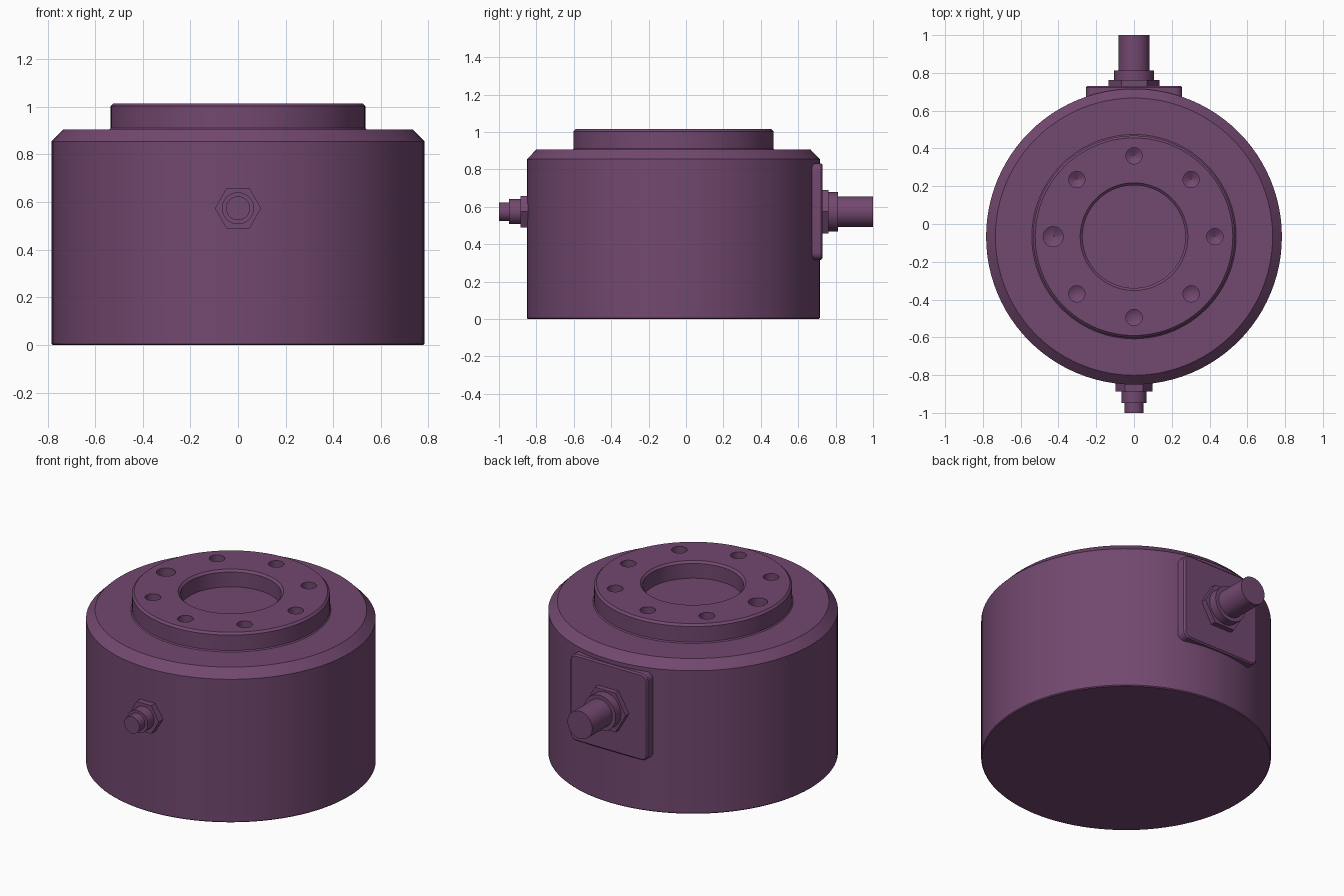
import bpy, bmesh, math
from mathutils import Matrix, Vector

if "Cube" in bpy.data.objects:
    bpy.data.objects.remove(bpy.data.objects["Cube"])

CY = -0.067      # body axis in y
ZF = 0.574       # height of the side fittings

mat = bpy.data.materials.new("purple")
mat.diffuse_color = (0.17, 0.065, 0.16, 1)
mat.use_nodes = True
mat.node_tree.nodes["Principled BSDF"].inputs["Base Color"].default_value = mat.diffuse_color


def finish(name, bm):
    bmesh.ops.remove_doubles(bm, verts=bm.verts, dist=1e-5)
    bmesh.ops.recalc_face_normals(bm, faces=bm.faces)
    me = bpy.data.meshes.new(name)
    bm.to_mesh(me)
    bm.free()
    me.materials.append(mat)
    ob = bpy.data.objects.new(name, me)
    bpy.context.collection.objects.link(ob)
    return ob


def smooth(ob):
    bpy.ops.object.select_all(action='DESELECT')
    ob.select_set(True)
    bpy.context.view_layer.objects.active = ob
    bpy.ops.object.shade_smooth_by_angle(angle=math.radians(25))


def lathe(bm, profile, n, matrix):
    """Revolve (radius, height) points that start and end on the axis."""
    rings = []
    for r, h in profile:
        if r == 0:
            rings.append([bm.verts.new(matrix @ Vector((0, 0, h)))] * n)
        else:
            rings.append([bm.verts.new(matrix @ Vector((r * math.cos(a), r * math.sin(a), h)))
                          for a in (2 * math.pi * i / n for i in range(n))])
    for a, b in zip(rings, rings[1:]):
        for i in range(n):
            j = (i + 1) % n
            bm.faces.new(list(dict.fromkeys((a[i], a[j], b[j], b[i]))))


def turned(name, profile, n, matrix):
    bm = bmesh.new()
    lathe(bm, profile, n, matrix)
    ob = finish(name, bm)
    smooth(ob)
    return ob


# Body with chamfered shoulder, raised flange and central recess
body = turned("body", [
    (0, 0), (0.778, 0), (0.783, 0.005), (0.783, 0.855), (0.734, 0.905),
    (0.541, 0.905), (0.535, 0.911), (0.535, 1.003), (0.523, 1.015),
    (0.285, 1.015), (0.272, 1.003), (0.272, 0.915), (0, 0.915)],
    96, Matrix.Translation((0, CY, 0)))

# Drilled bolt holes; the one on the left is larger
bm = bmesh.new()
for k in range(8):
    a = k * math.pi / 4
    r = 0.053 if k == 4 else 0.043
    lathe(bm, [(0, 0.895 - r * 0.6), (r, 0.895), (r, 1.05), (0, 1.05)], 24,
          Matrix.Translation((0.428 * math.cos(a), CY + 0.428 * math.sin(a), 0)))
drills = finish("hole_cutters", bm)
drills.hide_render = True
mod = body.modifiers.new("holes", 'BOOLEAN')
mod.operation = 'DIFFERENCE'
mod.solver = 'EXACT'
mod.object = drills
bpy.context.view_layer.objects.active = body
bpy.ops.object.modifier_apply(modifier=mod.name)
bpy.data.objects.remove(drills)
smooth(body)

# Rear mounting plate with rounded corners and outer edge
bm = bmesh.new()
w, d, rc = 0.255, 0.258, 0.04
for y, inset in ((0.64, 0), (0.722, 0), (0.73, 0.008)):
    for k in range(4):
        for s in range(7):
            a = (k + s / 6) * math.pi / 2
            sx, sz = ((1, 1), (-1, 1), (-1, -1), (1, -1))[k]
            bm.verts.new((sx * (w - rc) + (rc - inset) * math.cos(a), y,
                          ZF + sz * (d - rc) + (rc - inset) * math.sin(a)))
bm.verts.ensure_lookup_table()
v = list(bm.verts)
for layer in (0, 28):
    for i in range(28):
        j = (i + 1) % 28
        bm.faces.new((v[layer + i], v[layer + j], v[layer + 28 + j], v[layer + 28 + i]))
bm.faces.new(v[:28])
bm.faces.new(v[56:])
smooth(finish("rear_plate", bm))

# Fittings: hex nut, collar and pin, pointing outward in +/-y
back = Matrix.Translation((0, 0, ZF)) @ Matrix.Rotation(-math.pi / 2, 4, 'X')
front = Matrix.Translation((0, 0, ZF)) @ Matrix.Rotation(math.pi / 2, 4, 'X')
for side, m, parts in (
        ("rear", back, (("nut", 0.135, 0.70, 0.762, 6),
                        ("collar", 0.105, 0.75, 0.812, 48),
                        ("cable_stub", 0.082, 0.80, 1.0, 48))),
        ("front", front, (("nut", 0.097, 0.82, 0.886, 6),
                          ("collar", 0.067, 0.87, 0.947, 48),
                          ("pin", 0.05, 0.93, 1.0, 48)))):
    for part, r, h0, h1, n in parts:
        turned(side + "_" + part, [(0, h0), (r, h0), (r, h1), (0, h1)], n, m)
